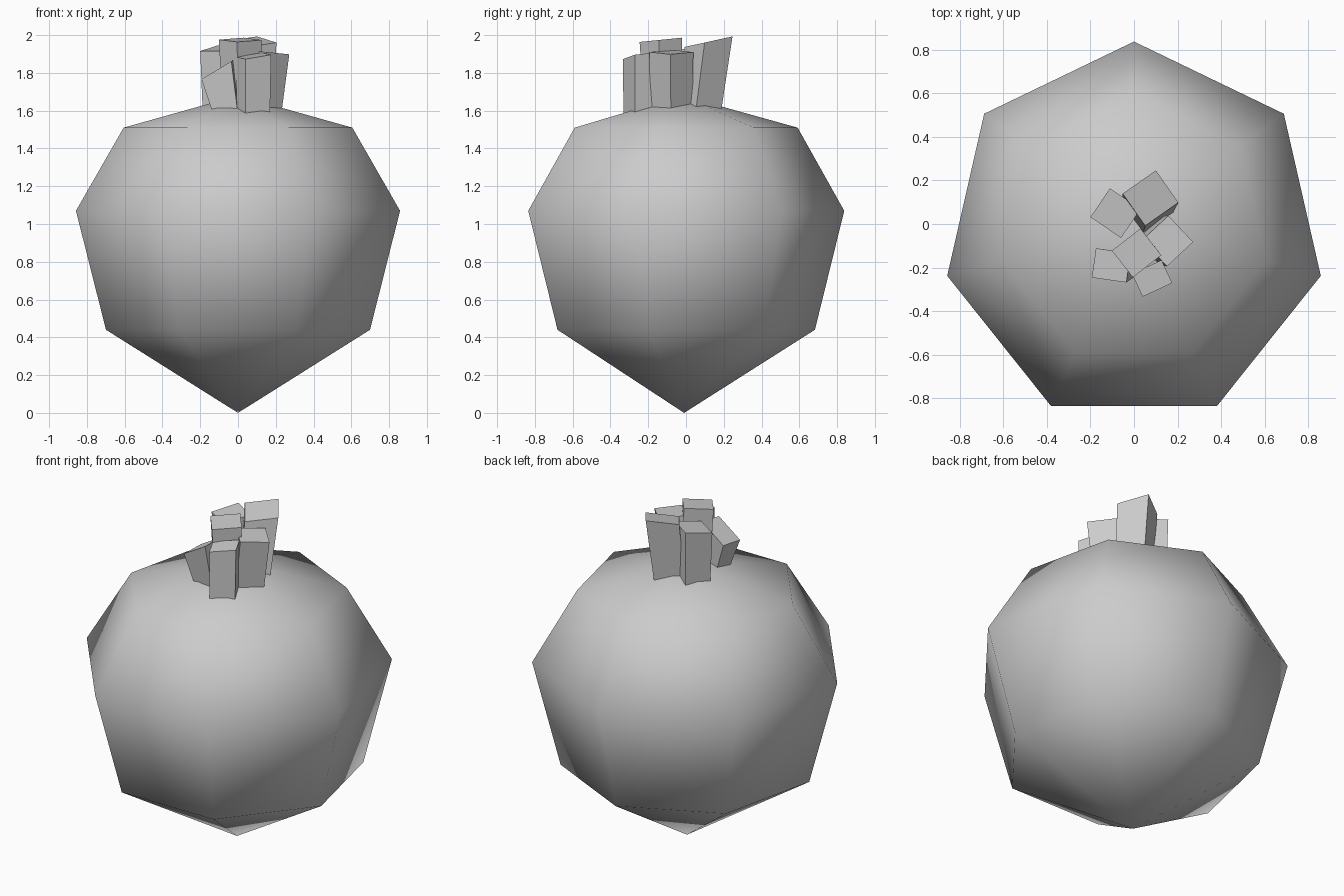
import bpy
import bmesh
import math
from mathutils import Vector, Matrix

default_cube = bpy.data.objects.get("Cube")
if default_cube:
    bpy.data.objects.remove(default_cube, do_unlink=True)


def make_material(name, level):
    material = bpy.data.materials.new(name)
    material.use_nodes = True
    colour = (level, level, level, 1)
    material.diffuse_color = colour
    material.node_tree.nodes["Principled BSDF"].inputs["Base Color"].default_value = colour
    return material


grey = make_material("plain grey", 0.6)


def finish(bm, name, smooth):
    bmesh.ops.recalc_face_normals(bm, faces=bm.faces)
    for face in bm.faces:
        face.smooth = smooth
    mesh = bpy.data.meshes.new(name)
    bm.to_mesh(mesh)
    bm.free()
    mesh.materials.append(grey)
    part = bpy.data.objects.new(name, mesh)
    bpy.context.collection.objects.link(part)
    return part


def make_body(sides, rings, bottom, top):
    """Faceted bulb: stacked rings closed by a pole at each end."""
    bm = bmesh.new()
    loops = []
    for radius, height in rings:
        loop = []
        for i in range(sides):
            angle = math.pi / 2 + math.tau * i / sides
            x = radius * math.cos(angle)
            y = radius * (math.sin(angle) - 0.048)
            loop.append(bm.verts.new((x, y, height)))
        loops.append(loop)
    low, high = bm.verts.new(bottom), bm.verts.new(top)
    for i in range(sides):
        j = (i + 1) % sides
        bm.faces.new((low, loops[0][j], loops[0][i]))
        bm.faces.new((high, loops[-1][i], loops[-1][j]))
        for lower, upper in zip(loops, loops[1:]):
            bm.faces.new((lower[i], lower[j], upper[j], upper[i]))
    return finish(bm, "bulb_body", True)


def make_stalk(name, top, half, turn, base, shrink, slope=(0, 0)):
    """Leaning, tapered block with a sloped cut top."""
    bm = bmesh.new()
    bmesh.ops.create_cube(bm, size=2)
    rotation = Matrix.Rotation(math.radians(turn), 3, "Z")
    for vert in bm.verts:
        is_top = vert.co.z > 0
        offset = rotation @ Vector((vert.co.x * half[0], vert.co.y * half[1], 0))
        if is_top:
            offset.z = offset.x * slope[0] + offset.y * slope[1]
            vert.co = Vector(top) + offset
        else:
            vert.co = Vector((base[0], base[1], 1.52)) + offset * shrink
    return finish(bm, name, False)


# Main bulb
make_body(7, [(0.717, 0.44), (0.88, 1.07), (0.621, 1.51)],
          (0, -0.01, 0), (0, -0.02, 1.68))

# Cluster of cut stalks on the crown
make_stalk("back_left_stalk", (0.076, 0.119, 1.965), (0.093, 0.09), 35,
           (0.06, 0.06), 0.9, (0, 0.22))
make_stalk("back_right_stalk", (-0.085, 0.05, 1.93), (0.08, 0.085), 56,
           (-0.08, 0.05), 0.9, (0.1, 0.15))
make_stalk("left_stalk", (0.155, -0.078, 1.91), (0.083, 0.082), -47,
           (0.11, -0.075), 0.95, (-0.1, 0))
make_stalk("middle_stalk", (0.012, -0.133, 1.975), (0.083, 0.078), 38,
           (0.02, -0.12), 0.85, (0, 0.1))
make_stalk("front_left_stalk", (0.083, -0.25, 1.89), (0.075, 0.058), 25,
           (0.08, -0.25), 0.95, (0.1, 0.15))
make_stalk("front_right_stalk", (-0.105, -0.19, 1.82), (0.08, 0.068), -8,
           (-0.045, -0.18), 0.75, (0.6, 0))
